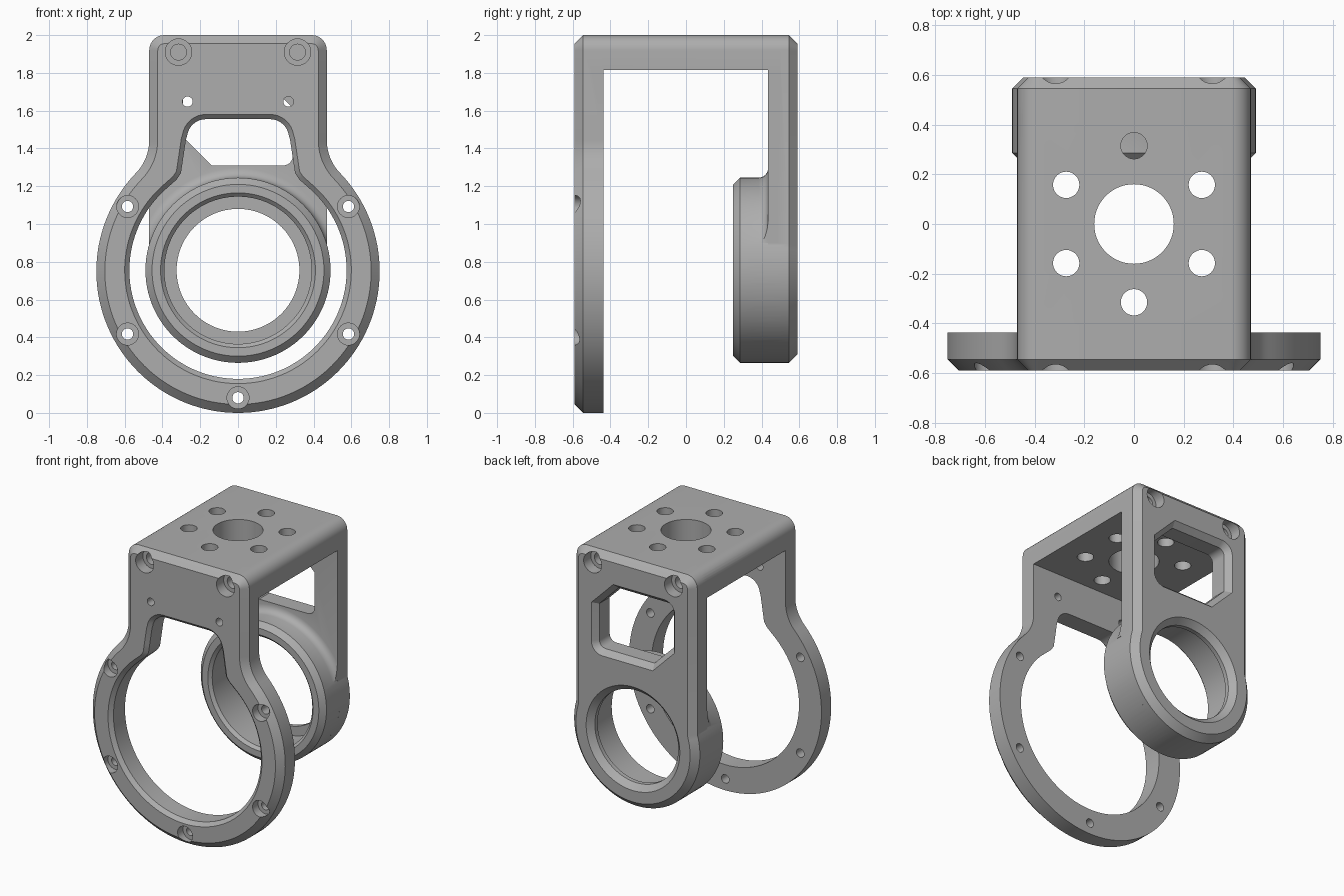
import bpy, bmesh
from math import sin, cos, pi, radians, sqrt, acos, degrees
from mathutils import Vector

cube = bpy.data.objects.get("Cube")
if cube:
    bpy.data.objects.remove(cube, do_unlink=True)

GREY = (0.42, 0.42, 0.42, 1)
mat = bpy.data.materials.new("satin grey")
mat.use_nodes = True
mat.diffuse_color = GREY
mat.node_tree.nodes["Principled BSDF"].inputs["Base Color"].default_value = GREY

HUB = 0.755          # height of the ring and bearing axis
HALF = 0.47          # half width of the bracket
FRONT, BACK = -0.59, 0.59


def arc(cx, cz, r, a0, a1, n):
    """Points on an arc, angles in degrees."""
    return [(cx + r * cos(radians(a0 + (a1 - a0) * i / n)),
             cz + r * sin(radians(a0 + (a1 - a0) * i / n))) for i in range(n + 1)]


def circle(cx, cz, r, n=32):
    return arc(cx, cz, r, 0, 360, n)[:-1]


def mirrored(half):
    """Close a right-hand outline, listed bottom to top, across x = 0."""
    return half + [(-x, z) for x, z in reversed(half) if abs(x) > 1e-5]


def inset(outline, d):
    """Move a counter-clockwise outline inwards by d."""
    pts = [Vector(p) for p in outline]
    result = []
    for i, p in enumerate(pts):
        a = (p - pts[i - 1]).normalized()
        b = (pts[(i + 1) % len(pts)] - p).normalized()
        na, nb = Vector((-a.y, a.x)), Vector((-b.y, b.x))
        result.append(p + (na + nb) * d / (1 + na.dot(nb)))
    return result


def solid(name, outline, layers, upright=False):
    """Loft an outline through (depth, inset) layers along y, or z if upright."""
    bm = bmesh.new()
    loops = []
    for depth, d in layers:
        loops.append([bm.verts.new((u, v, depth) if upright else (u, depth, v))
                      for u, v in inset(outline, d)])
    n = len(outline)
    for lo, hi in zip(loops, loops[1:]):
        for i in range(n):
            j = (i + 1) % n
            bm.faces.new((lo[i], lo[j], hi[j], hi[i]))
    bm.faces.new(loops[0])
    bm.faces.new(loops[-1])
    bmesh.ops.recalc_face_normals(bm, faces=bm.faces)
    mesh = bpy.data.meshes.new(name)
    bm.to_mesh(mesh)
    bm.free()
    mesh.materials.append(mat)
    obj = bpy.data.objects.new(name, mesh)
    bpy.context.collection.objects.link(obj)
    return obj


def combine(target, other, operation):
    """Apply a boolean and remove the second object."""
    mod = target.modifiers.new("boolean", 'BOOLEAN')
    mod.operation, mod.object, mod.solver = operation, other, 'EXACT'
    bpy.context.view_layer.objects.active = target
    bpy.ops.object.modifier_apply(modifier=mod.name)
    bpy.data.objects.remove(other, do_unlink=True)


# Shared rounded top corner
corner = arc(HALF - 0.08, 1.92, 0.08, 0, 90, 8)

# Front plate: ring with a filleted neck
R, F = 0.75, 0.25
rise = sqrt((R + F) ** 2 - (HALF + F) ** 2)
tangent = degrees(acos((HALF + F) / (R + F)))
plate_half = (arc(0, R, R, -90, tangent, 48)
              + arc(HALF + F, R + rise, F, 180 + tangent, 180, 10)[1:] + corner)
body = solid("motor_bracket", mirrored(plate_half),
             [(FRONT, 0.045), (FRONT + 0.045, 0), (-0.437, 0)])

# Top slab
slab = [(-HALF, 1.815), (HALF, 1.815)] + corner + [(-x, z) for x, z in reversed(corner)]
combine(body, solid("top_slab", slab, [(-0.5, 0), (0.5, 0)]), 'UNION')

# Back plate with a round lower end
BOSS = 0.49
side = degrees(acos(HALF / BOSS))
back_half = arc(0, HUB, BOSS, -90, side, 36) + corner
combine(body, solid("back_plate", mirrored(back_half),
                    [(0.435, 0), (BACK - 0.045, 0), (BACK, 0.045)]), 'UNION')

# Bearing boss and the fillet where it meets the back plate
combine(body, solid("bearing_boss", circle(0, HUB, BOSS, 96),
                    [(0.25, 0.035), (0.285, 0), (0.5, 0)]), 'UNION')
sweep = [(0.385 + 0.05 * sin(t * pi / 8), -0.05 * (1 - cos(t * pi / 8))) for t in range(5)]
fillet = solid("boss_fillet", circle(0, HUB, BOSS, 96), sweep + [(0.5, -0.05)])
limit = [(-HALF, 0.9), (HALF, 0.9), (HALF, 1.4), (-HALF, 1.4)]
combine(fillet, solid("fillet_limit", limit, [(0.3, 0), (0.48, 0)]), 'INTERSECT')
combine(body, fillet, 'UNION')

cutters = []


def cut(outline, layers, upright=False):
    cutters.append(solid("cutter", outline, layers, upright))


# Ring opening that runs up into the neck
opening = (arc(0, HUB, 0.575, -90, 50, 44)
           + [(0.325, 1.235), (0.302, 1.27), (0.293, 1.33), (0.275, 1.45)]
           + arc(0.17, 1.455, 0.1, 8, 90, 8) + [(0, 1.555)])
cut(mirrored(opening), [(FRONT - 0.02, -0.025), (FRONT, -0.025),
                        (FRONT + 0.025, 0), (-0.4, 0)])

# Stepped bearing bore
cut(circle(0, HUB, 0.39, 96), [(0.2, -0.02), (0.25, -0.02), (0.27, 0), (0.52, 0)])
cut(circle(0, HUB, 0.325, 96), [(0.4, 0), (BACK - 0.04, 0),
                                (BACK, -0.04), (BACK + 0.05, -0.04)])

# Back window: two opposite bevelled corners, two rounded
W, LOW, HIGH, B, Q = 0.29, 1.31, 1.765, 0.15, 0.05
window = ([(-W, LOW + B), (-W + B, LOW)] + arc(W - Q, LOW + Q, Q, -90, 0, 6)
          + [(W, HIGH - B), (W - B, HIGH)] + arc(Q - W, HIGH - Q, Q, 90, 180, 6))
cut(window, [(0.4, 0), (BACK - 0.04, 0), (BACK, -0.035), (BACK + 0.05, -0.035)])

# Counterbored screw holes round the ring
for angle in (-150, -90, -30, 30, 150):
    x, z = 0.675 * cos(radians(angle)), HUB + 0.675 * sin(radians(angle))
    cut(circle(x, z, 0.03, 24), [(-0.7, 0), (-0.4, 0)])
    cut(circle(x, z, 0.058), [(-0.7, 0), (FRONT + 0.06, 0)])

# Corner screws on both ends, and the small pin holes
for x in (-1, 1):
    for y in (-1, 1):
        cx = x * 0.315
        for r, depth in ((0.07, 0.51), (0.042, 0.35)):
            cut(circle(cx, 1.91, r), sorted([(y * 0.7, 0), (y * depth, 0)]))
    cut(circle(x * 0.267, 1.648, 0.027, 24), [(-0.7, 0), (-0.4, 0)])

# Top slab: central hole and a circle of six
cut(circle(0, 0, 0.16, 64), [(1.7, 0), (2.1, 0)], True)
for k in range(6):
    a = radians(30 + 60 * k)
    cut(circle(0.315 * cos(a), 0.315 * sin(a), 0.053), [(1.7, 0), (2.1, 0)], True)

for cutter in cutters:
    combine(body, cutter, 'DIFFERENCE')

# Smooth the curves, keep the edges sharp
bpy.ops.object.select_all(action='DESELECT')
body.select_set(True)
bpy.context.view_layer.objects.active = body
bpy.ops.object.shade_smooth_by_angle(angle=radians(25))
